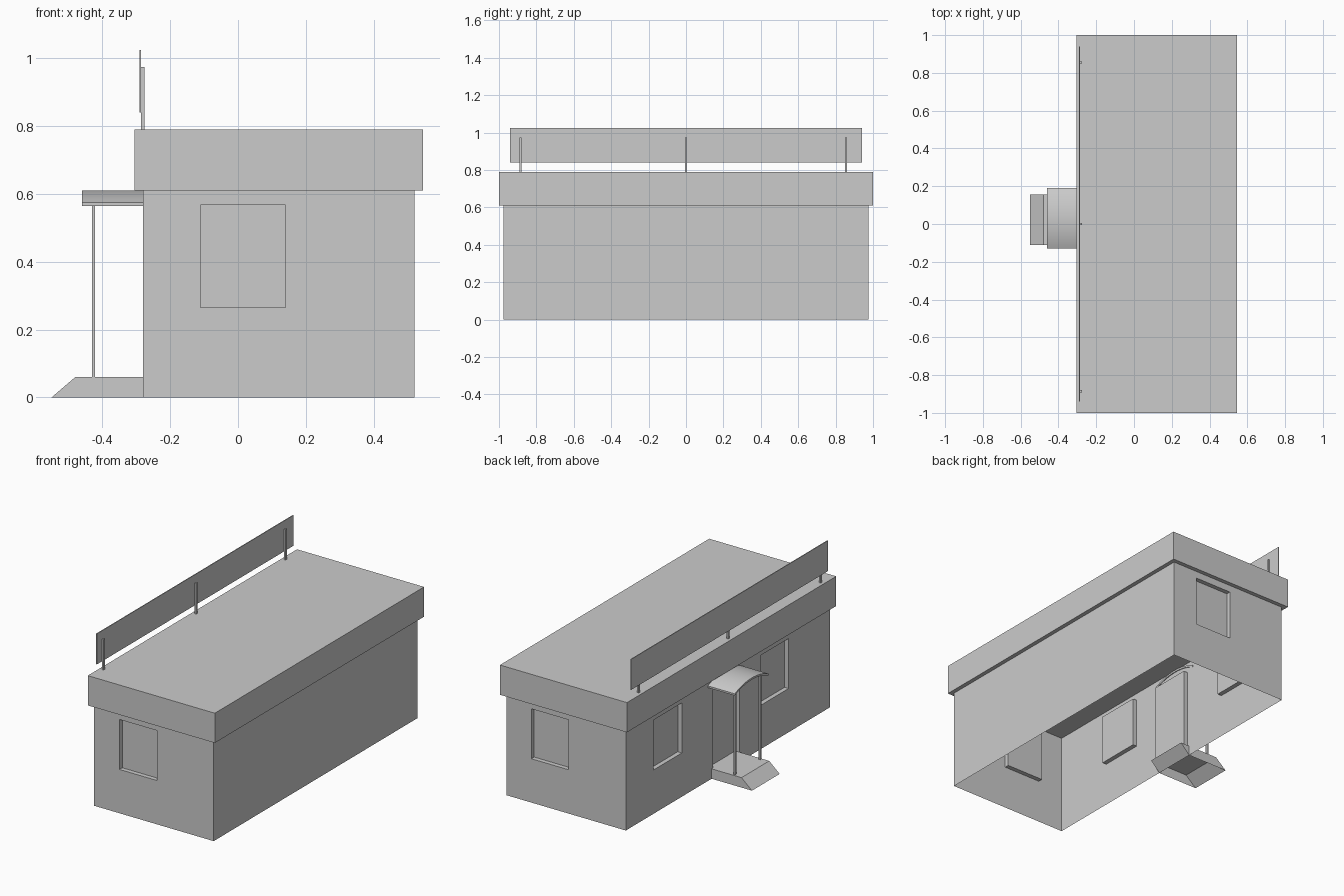
import bpy
import bmesh
import math

cube = bpy.data.objects.get("Cube")
if cube:
    bpy.data.objects.remove(cube, do_unlink=True)

# One plain grey for everything
grey = bpy.data.materials.new("plain_grey")
grey.use_nodes = True
GREY = (0.6, 0.6, 0.6, 1)
grey.diffuse_color = GREY
grey.node_tree.nodes["Principled BSDF"].inputs["Base Color"].default_value = GREY


def finish(name, bm):
    bmesh.ops.recalc_face_normals(bm, faces=bm.faces[:])
    mesh = bpy.data.meshes.new(name)
    bm.to_mesh(mesh)
    bm.free()
    mesh.materials.append(grey)
    obj = bpy.data.objects.new(name, mesh)
    bpy.context.collection.objects.link(obj)
    return obj


def box(name, xs, ys, zs):
    bm = bmesh.new()
    bmesh.ops.create_cube(bm, size=1)
    for v in bm.verts:
        for i, (low, high) in enumerate((xs, ys, zs)):
            v.co[i] = high if v.co[i] > 0 else low
    return finish(name, bm)


def prism(name, points, direction):
    """Extrude a closed outline along a direction."""
    bm = bmesh.new()
    face = bm.faces.new([bm.verts.new(p) for p in points])
    new = bmesh.ops.extrude_face_region(bm, geom=[face], use_keep_orig=True)["geom"]
    verts = [g for g in new if isinstance(g, bmesh.types.BMVert)]
    bmesh.ops.translate(bm, verts=verts, vec=direction)
    return finish(name, bm)


def remove_faces(obj, rule):
    bm = bmesh.new()
    bm.from_mesh(obj.data)
    bmesh.ops.delete(bm, geom=[f for f in bm.faces if rule(f)], context="FACES")
    bm.to_mesh(obj.data)
    bm.free()


# Hollow walls with shallow recesses for windows and door
LEFT, RIGHT, END, EAVES = 0.52, -0.28, 0.975, 0.61
DEPTH = 0.027
WINDOW_Z = (0.265, 0.567)
walls = box("walls", (RIGHT, LEFT), (-END, END), (0, EAVES))
side = (RIGHT - 0.1, RIGHT + DEPTH)
recesses = {
    "front_window": ((-0.11, 0.14), (-END - 0.1, -END + DEPTH), WINDOW_Z),
    "back_window": ((0.105, 0.352), (END - DEPTH, END + 0.1), WINDOW_Z),
    "side_window_front": (side, (-0.58, -0.31), WINDOW_Z),
    "side_window_back": (side, (0.44, 0.71), WINDOW_Z),
    "door": (side, (-0.11, 0.14), (0.06, 0.55)),
}
for name, spans in recesses.items():
    cutter = box(name + "_cutter", *spans)
    cutter.hide_render = True
    mod = walls.modifiers.new(name, "BOOLEAN")
    mod.operation = "DIFFERENCE"
    mod.solver = "EXACT"
    mod.object = cutter
bpy.context.view_layer.update()
graph = bpy.context.evaluated_depsgraph_get()
cut_mesh = bpy.data.meshes.new_from_object(walls.evaluated_get(graph))
walls.modifiers.clear()
walls.data = cut_mesh
for name in recesses:
    bpy.data.objects.remove(bpy.data.objects[name + "_cutter"], do_unlink=True)
# The walls are open below, and the roof closes them above
remove_faces(walls, lambda f: all(v.co.z < 0.001 for v in f.verts)
             or all(v.co.z > EAVES - 0.001 for v in f.verts))

# Flat overhanging roof
box("roof", (-0.305, 0.545), (-1, 1), (EAVES, 0.79))

# Sign board on three posts along the roof edge
box("sign_board", (-0.291, -0.286), (-0.94, 0.94), (0.84, 1.025))
for i, y in enumerate((-0.885, 0, 0.855)):
    box(f"sign_post_{i + 1}", (-0.286, -0.276), (y - 0.006, y + 0.006), (0.79, 0.975))

# Sloped doorstep, open below
outline = [(-0.55, 0), (-0.48, 0.06), (-0.22, 0.06), (RIGHT, 0)]
step = prism("doorstep", [(x, -0.11, z) for x, z in outline], (0, 0.265, 0))
remove_faces(step, lambda f: all(v.co.z < 0.001 for v in f.verts))

# Arched canopy over the door
MID, HALF, RISE, THICK = 0.03, 0.16, 0.035, 0.011
radius = (HALF ** 2 + RISE ** 2) / (2 * RISE)
sweep = math.asin(HALF / radius)
angles = [sweep * (i / 8 - 1) for i in range(17)]
arc = [(MID + radius * math.sin(a), EAVES - radius * (1 - math.cos(a))) for a in angles]
ring = arc + [(y, z - THICK) for y, z in reversed(arc)]
canopy = prism("canopy", [(-0.46, y, z) for y, z in ring], (0.185, 0, 0))
bpy.ops.object.select_all(action="DESELECT")
canopy.select_set(True)
bpy.context.view_layer.objects.active = canopy
bpy.ops.object.shade_smooth_by_angle(angle=math.radians(30))

# Canopy posts
for name, y in (("front", -0.10), ("back", 0.14)):
    box(f"canopy_post_{name}", (-0.431, -0.421), (y - 0.006, y + 0.006), (0.06, 0.58))
